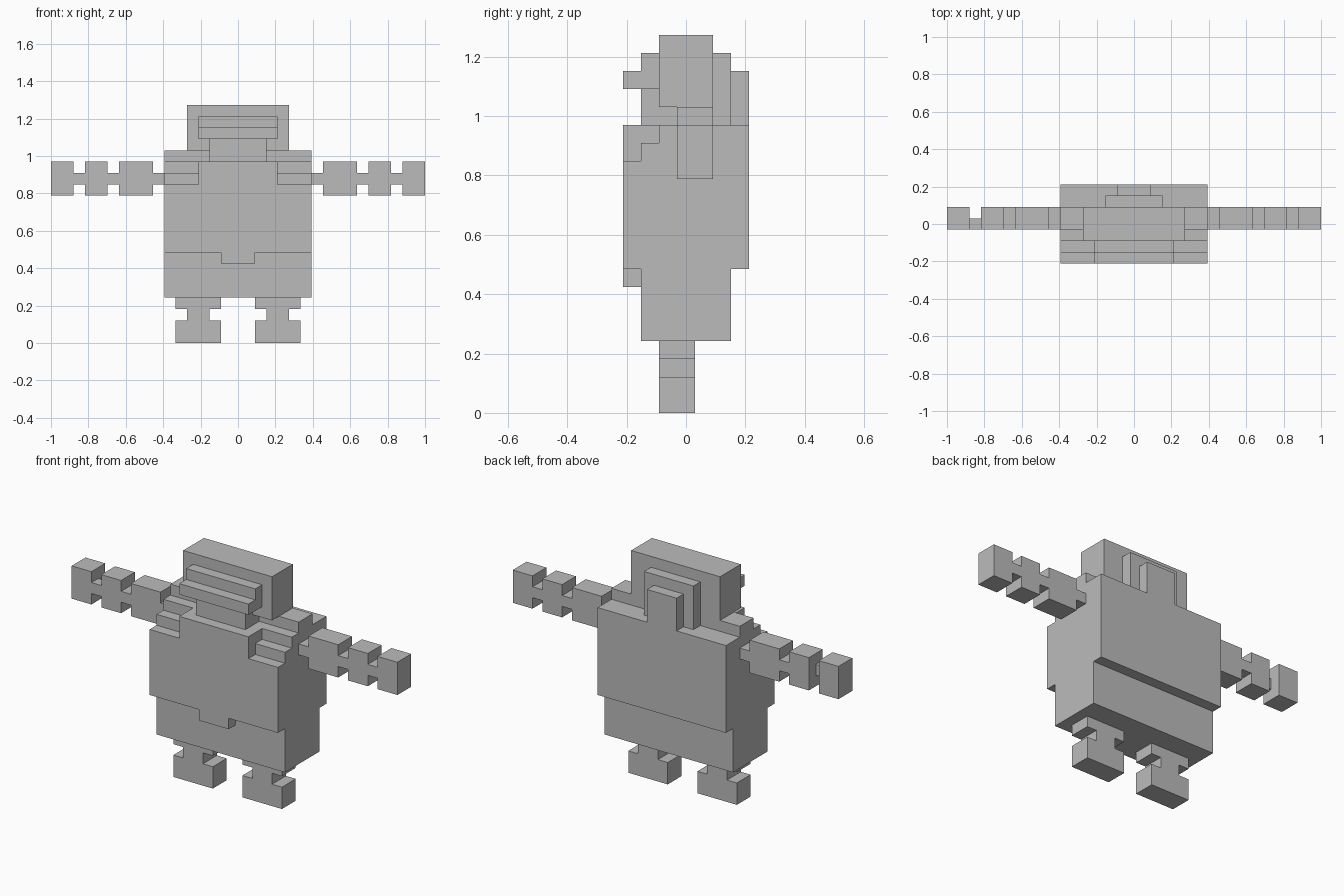
import bpy
import bmesh
import math
from mathutils import Vector

if "Cube" in bpy.data.objects:
    bpy.data.objects.remove(bpy.data.objects["Cube"])

U = 2 / 33  # size of one block

grey = bpy.data.materials.new("plain grey")
grey.diffuse_color = (0.5, 0.5, 0.5, 1)
grey.use_nodes = True
grey.node_tree.nodes["Principled BSDF"].inputs["Base Color"].default_value = grey.diffuse_color


def part(name, boxes, side=1):
    """One closed blocky skin around boxes (x0, x1, y0, y1, z0, z1) in block units."""
    cells = set()
    for x0, x1, y0, y1, z0, z1 in boxes:
        if side < 0:
            x0, x1 = -x1, -x0
        for x in range(round(x0 + 16.5), round(x1 + 16.5)):
            for y in range(round(y0 + 3.5), round(y1 + 3.5)):
                for z in range(z0, z1):
                    cells.add((x, y, z))
    bm = bmesh.new()
    for c in cells:
        for axis in range(3):
            for s in (-1, 1):
                near = list(c)
                near[axis] += s
                if tuple(near) in cells:
                    continue
                a, b = (axis + 1) % 3, (axis + 2) % 3
                quad = []
                for da, db in ((0, 0), (1, 0), (1, 1), (0, 1))[::s]:
                    p = list(c)
                    p[axis] += (s + 1) // 2
                    p[a] += da
                    p[b] += db
                    quad.append(bm.verts.new(Vector((p[0] - 16.5, p[1] - 3.5, p[2])) * U))
                bm.faces.new(quad)
    bmesh.ops.remove_doubles(bm, verts=bm.verts, dist=U * 0.01)
    bmesh.ops.dissolve_limit(bm, angle_limit=math.radians(1), verts=bm.verts, edges=bm.edges)
    mesh = bpy.data.meshes.new(name)
    bm.to_mesh(mesh)
    bm.free()
    mesh.materials.append(grey)
    obj = bpy.data.objects.new(name, mesh)
    bpy.context.collection.objects.link(obj)


# Torso: hips, belly point, chest with stepped front shoulders, shoulder ridge
part("torso", [
    (-6.5, 6.5, -2.5, 2.5, 4, 8),
    (-1.5, 1.5, -3.5, -2.5, 7, 8),
    (-6.5, 6.5, -3.5, 3.5, 8, 14),
    (-6.5, 6.5, -2.5, 3.5, 14, 15),
    (-6.5, 6.5, -1.5, 3.5, 15, 16),
    (-3.5, 3.5, -3.5, -1.5, 14, 16),
    (-6.5, 6.5, -0.5, 1.5, 16, 17),
])

# Head: main block, jaw, face band, brow, and stepped plates on the back
part("head", [
    (-4.5, 4.5, -1.5, 1.5, 17, 21),
    (-2.5, 2.5, -2.5, -0.5, 16, 18),
    (-3.5, 3.5, -2.5, -1.5, 18, 20),
    (-3.5, 3.5, -3.5, -2.5, 18, 19),
    (-2.5, 2.5, 1.5, 2.5, 16, 20),
    (-1.5, 1.5, 2.5, 3.5, 16, 19),
])

for side, label in ((1, "right"), (-1, "left")):
    # Arm: three blocks joined by thin links; the left wrist link is narrower
    wrist_back = 1.5 if side > 0 else 0.5
    part(label + "_arm", [
        (6.5, 7.5, -0.5, 1.5, 14, 15),
        (7.5, 10.5, -0.5, 1.5, 13, 16),
        (10.5, 11.5, -0.5, 1.5, 14, 15),
        (11.5, 13.5, -0.5, 1.5, 13, 16),
        (13.5, 14.5, -0.5, wrist_back, 14, 15),
        (14.5, 16.5, -0.5, 1.5, 13, 16),
    ], side)
    # Leg: thigh slab, ankle, foot
    part(label + "_leg", [
        (1.5, 5.5, -1.5, 0.5, 3, 4),
        (2.5, 4.5, -1.5, 0.5, 2, 3),
        (1.5, 5.5, -1.5, 0.5, 0, 2),
    ], side)
